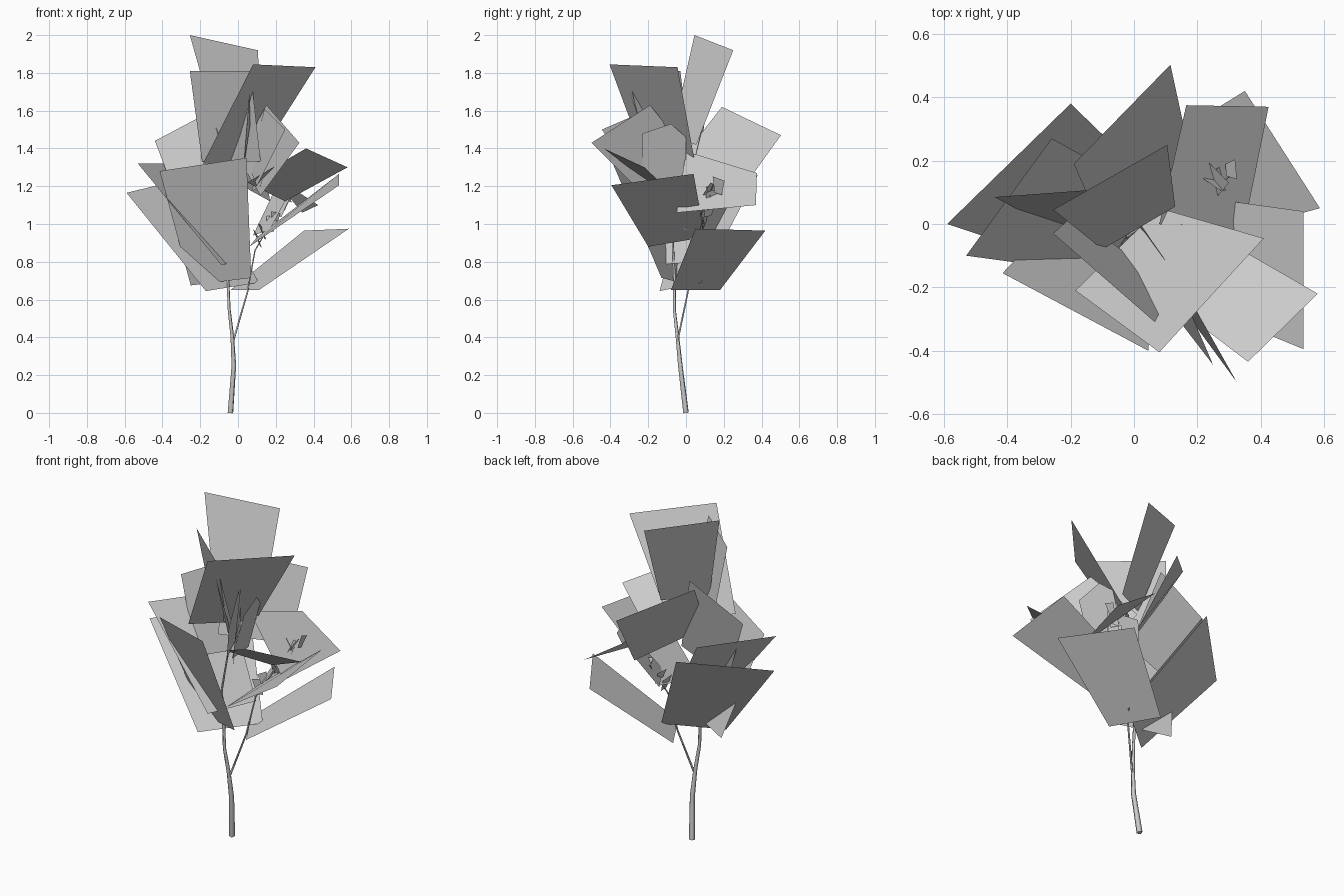
import bpy, math, random
from mathutils import Vector

random.seed(11)


def limb(name, pts):
    """Tapered low-poly branch along (x, y, z, radius) points."""
    cu = bpy.data.curves.new(name, 'CURVE')
    cu.dimensions = '3D'
    cu.bevel_depth = 1.0
    cu.bevel_resolution = 0
    cu.use_fill_caps = True
    sp = cu.splines.new('POLY')
    sp.points.add(len(pts) - 1)
    for p, (x, y, z, r) in zip(sp.points, pts):
        p.co = (x, y, z, 1)
        p.radius = r
    ob = bpy.data.objects.new(name, cu)
    bpy.context.collection.objects.link(ob)


def card(name, corners):
    """Flat leaf sheet."""
    me = bpy.data.meshes.new(name)
    me.from_pydata(corners, [], [range(len(corners))])
    ob = bpy.data.objects.new(name, me)
    bpy.context.collection.objects.link(ob)


# Trunk and branches
limb("trunk", [(-.04, 0, 0, .017), (-.022, -.03, .25, .014), (-.03, -.045, .4, .011),
               (-.047, -.062, .55, .009), (-.053, -.06, .7, .008), (-.06, -.07, .9, .006),
               (-.03, -.03, 1.2, .004)])
limb("right_branch", [(-.025, -.045, .38, .006), (.05, .01, .64, .005),
                      (.09, .04, .86, .004), (.2, .08, 1.05, .004), (.3, .15, 1.22, .003)])

# Crown leaves
card("top_leaf", [(-.255, .045, 2), (.105, .25, 1.92), (.13, .055, 1.42), (-.1, -.08, 1.45)])
card("upper_left_leaf", [(-.255, -.03, 1.81), (.066, -.31, 1.81), (.12, -.2, 1.33), (-.19, .03, 1.33)])
card("upper_right_leaf", [(.08, -.405, 1.845), (.41, -.045, 1.83), (.08, .05, 1.31), (-.185, -.21, 1.32)])
card("upper_back_leaf", [(-.19, .19, 1.62), (.115, .503, 1.47), (.17, .25, 1.12), (-.065, -.1, 1.25)])

# Left and front leaves
card("front_leaf", [(-.415, -.155, 1.28), (.045, -.4, 1.35), (.07, -.13, .715), (-.25, .02, .675)])
card("left_leaf", [(-.53, -.1, 1.32), (-.26, .27, 1.32), (.05, .1, .8), (-.09, -.16, .785)])
card("low_left_leaf", [(-.59, 0, 1.165), (-.2, .38, 1.26), (.11, .08, .69), (-.17, -.14, .645)])
card("middle_left_leaf", [(-.44, .085, 1.44), (-.1, .11, 1.62), (.03, 0, 1.15), (-.28, 0, 1.02)])

# Right leaves
card("front_right_leaf", [(.325, -.5, 1.43), (.15, -.19, 1.63), (0, .03, 1.35), (.12, -.22, 1.15)])
card("front_right_leaf_inner", [(.25, -.445, 1.5), (.14, -.19, 1.61), (.06, -.06, 1.3), (.1, -.25, 1.2)])
card("narrow_front_leaf", [(.06, -.3, 1.7), (.065, -.24, 1.53), (.02, -.08, 1.25), (.03, -.14, 1.3)])
card("inner_side_leaf", [(.2, -.23, 1.48), (.18, -.08, 1.53), (.15, 0, 1.46), (.07, 0, 1.17), (.12, -.23, 1.2)])
card("right_leaf", [(.535, .04, 1.265), (.535, -.395, 1.205), (.06, -.2, .88), (.1, .1, .93)])
card("right_high_leaf", [(.58, -.22, 1.3), (.36, -.435, 1.4), (.05, -.2, 1.22), (.25, -.03, 1.12)])
card("low_right_leaf", [(.35, .42, .965), (.587, .05, .975), (.11, -.08, .65), (-.04, .18, .65)])
card("back_right_leaf", [(.165, .375, 1.27), (.425, .37, 1.1), (.34, -.05, 1.06), (.08, 0, 1.385)])
card("inner_right_leaf", [(.3, .13, 1.22), (.18, .25, 1.15), (.08, .14, .94), (.17, -.02, .97)])

# Small upright young leaves along the right branch
for i in range(8):
    base = Vector((.12, .04, .88)).lerp(Vector((.29, .17, 1.16)), i / 7)
    a = random.uniform(0, math.tau)
    s = random.uniform(.035, .06)
    out = Vector((math.cos(a) * .4, math.sin(a) * .4, 1)).normalized() * s * 1.8
    side = Vector((-math.sin(a), math.cos(a), random.uniform(-.4, .4))).normalized() * s * .7
    card("young_leaf", [base - side * .6, base + side * .6, base + out + side, base + out - side])
